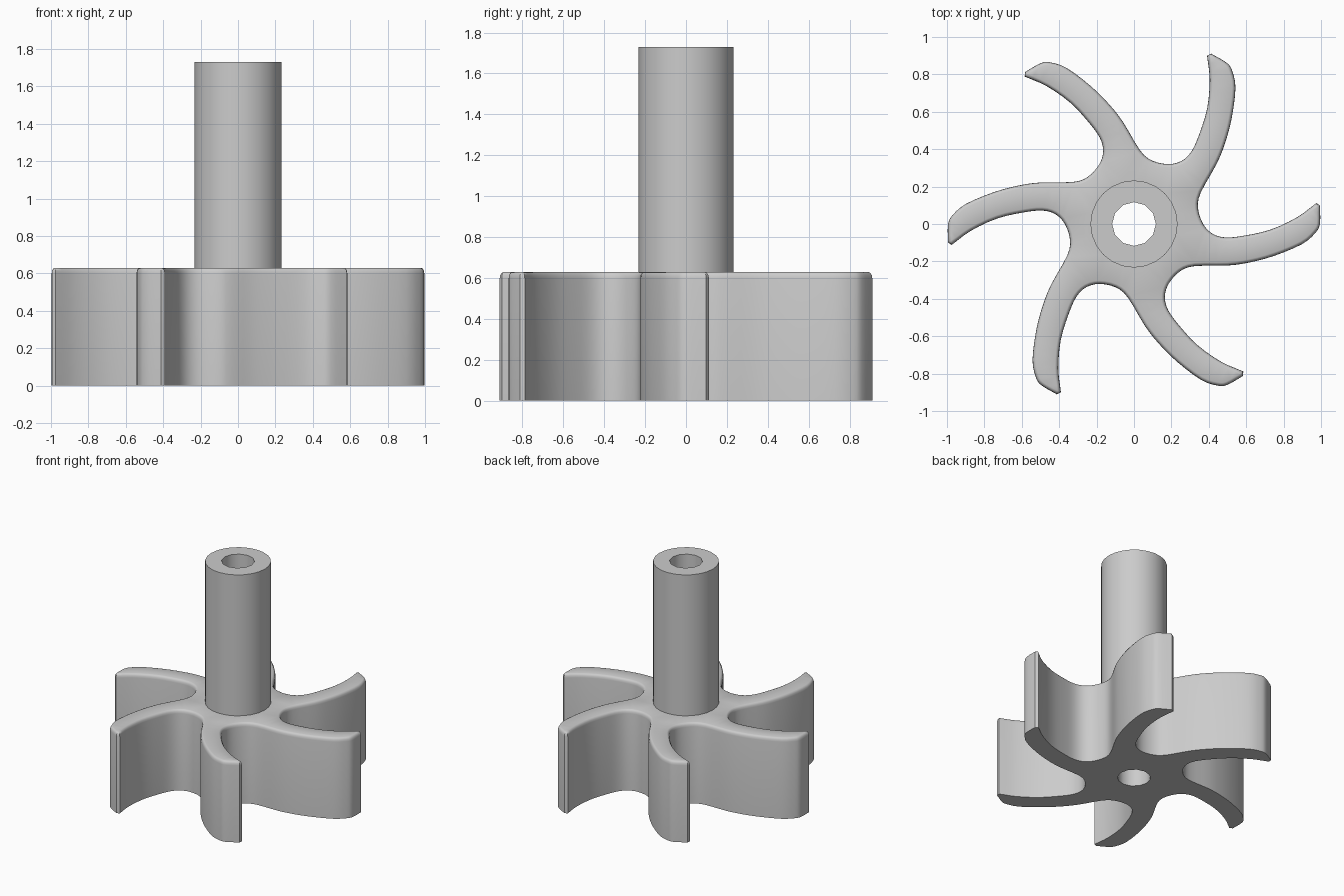
import bpy, bmesh, math
from mathutils import Vector, Matrix

if "Cube" in bpy.data.objects:
    bpy.data.objects.remove(bpy.data.objects["Cube"], do_unlink=True)

HUB_TOP, SHAFT_TOP = 0.63, 1.73
SHAFT_R, BORE_R = 0.233, 0.117
FILLET_H, FILLET_W = 0.03, 0.018

grey = bpy.data.materials.new("grey")
grey.use_nodes = True
colour = (0.6, 0.6, 0.6, 1)
grey.diffuse_color = colour
grey.node_tree.nodes["Principled BSDF"].inputs["Base Color"].default_value = colour


def finish(bm, name):
    bmesh.ops.recalc_face_normals(bm, faces=bm.faces)
    mesh = bpy.data.meshes.new(name)
    bm.to_mesh(mesh)
    bm.free()
    mesh.materials.append(grey)
    obj = bpy.data.objects.new(name, mesh)
    bpy.context.collection.objects.link(obj)
    bpy.ops.object.select_all(action='DESELECT')
    obj.select_set(True)
    bpy.context.view_layer.objects.active = obj
    bpy.ops.object.shade_smooth_by_angle(angle=math.radians(35))
    return obj


def circle(radius, sides):
    return [Vector((radius * math.cos(a), radius * math.sin(a)))
            for a in (2 * math.pi * i / sides for i in range(sides))]


def ring(bm, points, z):
    return [bm.verts.new((p.x, p.y, z)) for p in points]


def bridge(bm, a, b):
    for i in range(len(a)):
        j = (i + 1) % len(a)
        bm.faces.new((a[i], a[j], b[j], b[i]))


def cap(bm, outer, inner):
    edges = []
    for loop in (outer, inner):
        for i, v in enumerate(loop):
            w = loop[(i + 1) % len(loop)]
            edges.append(bm.edges.get((v, w)) or bm.edges.new((v, w)))
    bmesh.ops.triangle_fill(bm, edges=edges, use_beauty=True)


def smooth_path(pts, steps=3):
    # Catmull-Rom through the points, ends kept sharp
    ext = [2 * pts[0] - pts[1]] + pts + [2 * pts[-1] - pts[-2]]
    out = []
    for a, b, c, d in zip(ext, ext[1:], ext[2:], ext[3:]):
        for s in range(steps):
            t = s / steps
            out.append(0.5 * (2 * b + (c - a) * t + (2 * a - 5 * b + 4 * c - d) * t * t
                              + (3 * b - a - 3 * c + d) * t ** 3))
    return out + [pts[-1]]


def inset(pts, dist):
    # Offset a clockwise outline inwards with mitred corners
    out = []
    for i, p in enumerate(pts):
        d1 = (p - pts[i - 1]).normalized()
        d2 = (pts[(i + 1) % len(pts)] - p).normalized()
        n1, n2 = Vector((d1.y, -d1.x)), Vector((d2.y, -d2.x))
        out.append(p + (n1 + n2) * dist / (1 + n1.dot(n2)))
    return out


# Outline of one blade: convex back from the tip, then the hollow front
back = [(0.995, 0.098), (0.994, 0.0), (0.97, -0.047), (0.9, -0.107), (0.75, -0.17),
        (0.62, -0.205), (0.5, -0.222), (0.325, -0.225)]
front = [(0.342, 0.085), (0.37, 0.0), (0.42, -0.052), (0.49, -0.072), (0.59, -0.062),
         (0.73, -0.03), (0.87, 0.035), (0.975, 0.112)]


def turn(p, k):
    return Matrix.Rotation(-k * math.pi / 3, 2) @ Vector(p)


sector = smooth_path([Vector(p) for p in back] + [turn(p, 1) for p in front])
outline = [turn(p, k) for k in range(6) for p in sector]

# Impeller: six curved blades joined to a hub, top edge rounded
bm = bmesh.new()
bottom = ring(bm, outline, 0)
last = bottom
for step in range(4):
    a = step * math.pi / 6
    loop = ring(bm, inset(outline, FILLET_W * (1 - math.cos(a))),
                HUB_TOP - FILLET_H * (1 - math.sin(a)))
    bridge(bm, last, loop)
    last = loop
cap(bm, last, ring(bm, circle(SHAFT_R, 24), HUB_TOP))
cap(bm, bottom, ring(bm, circle(BORE_R, 12), 0))
finish(bm, "impeller")

# Hollow shaft: outer wall, top rim and a bore running right through
bm = bmesh.new()
outer = circle(SHAFT_R, 24)
bore = circle(BORE_R, 12)
outer_top = ring(bm, outer, SHAFT_TOP)
bore_top = ring(bm, bore, SHAFT_TOP)
bridge(bm, ring(bm, outer, HUB_TOP), outer_top)
bridge(bm, bore_top, ring(bm, bore, 0))
cap(bm, outer_top, bore_top)
shaft = finish(bm, "shaft")

# The bore wall must face the axis
bm = bmesh.new()
bm.from_mesh(shaft.data)
for f in bm.faces:
    c = f.calc_center_median()
    radial = Vector((c.x, c.y, 0))
    want = Vector((0, 0, 1)) if abs(f.normal.z) > 0.5 else (
        -radial if radial.length < (SHAFT_R + BORE_R) / 2 else radial)
    if f.normal.dot(want) < 0:
        f.normal_flip()
bm.to_mesh(shaft.data)
bm.free()
